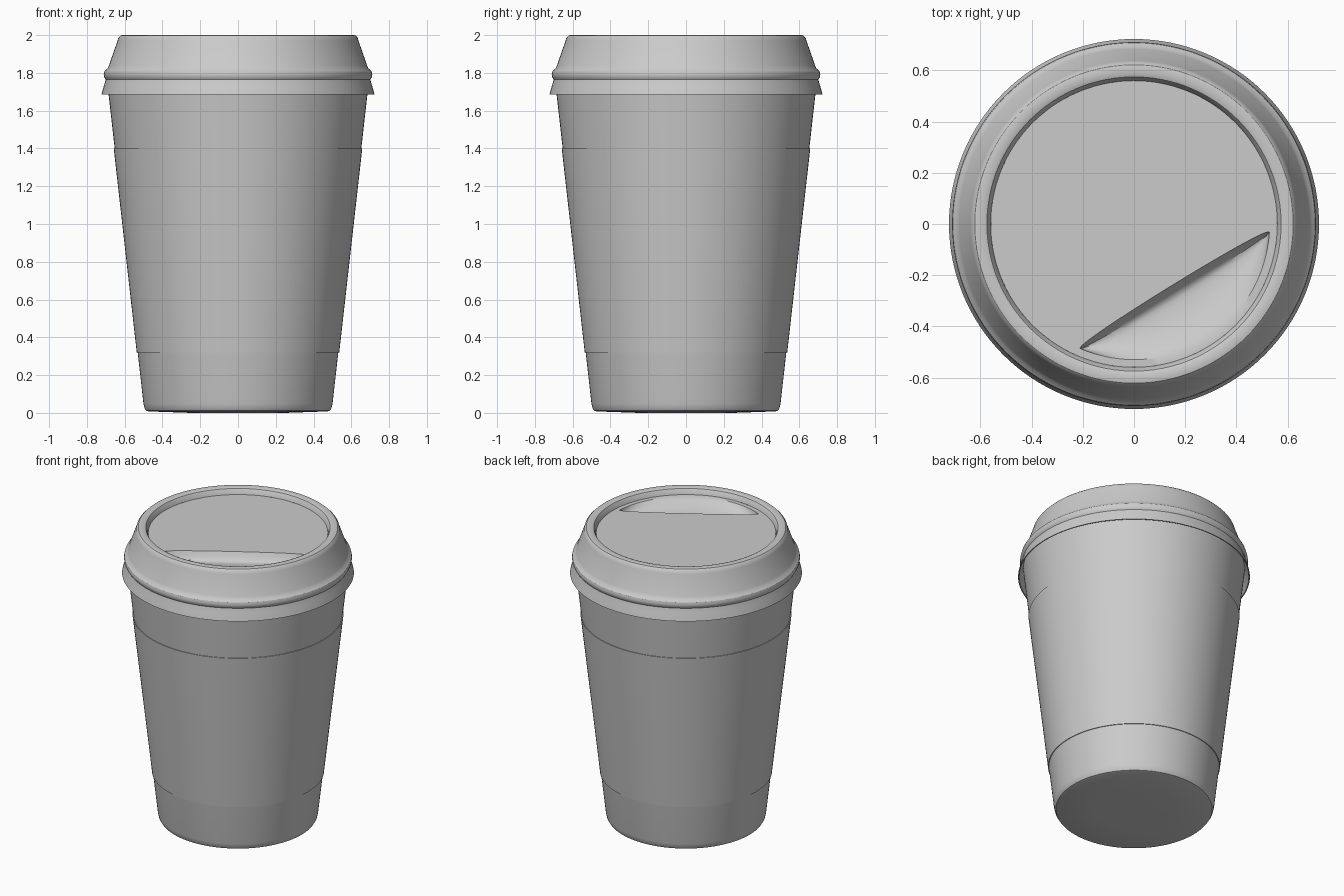
import bpy, bmesh, math
from mathutils import Vector

if "Cube" in bpy.data.objects:
    bpy.data.objects.remove(bpy.data.objects["Cube"])

SEG = 128


def finish(name, bm):
    bmesh.ops.remove_doubles(bm, verts=bm.verts, dist=1e-5)
    bmesh.ops.recalc_face_normals(bm, faces=bm.faces)
    me = bpy.data.meshes.new(name)
    bm.to_mesh(me)
    bm.free()
    ob = bpy.data.objects.new(name, me)
    bpy.context.collection.objects.link(ob)
    bpy.ops.object.select_all(action='DESELECT')
    ob.select_set(True)
    bpy.context.view_layer.objects.active = ob
    bpy.ops.object.shade_smooth_by_angle(angle=math.radians(32))
    return ob


def lathe(bm, profile, closed=False):
    pts = [bm.verts.new((r, 0, z)) for r, z in profile]
    pairs = list(zip(pts, pts[1:])) + ([(pts[-1], pts[0])] if closed else [])
    edges = [bm.edges.new(p) for p in pairs]
    bmesh.ops.spin(bm, geom=pts + edges, cent=(0, 0, 0), axis=(0, 0, 1),
                   angle=2 * math.pi, steps=SEG, use_merge=True)


def wall(z):
    # cup wall radius at height z
    return 0.495 + 0.1128 * z


# paper cup
bm = bmesh.new()
lathe(bm, [(0, 0), (0.25, 0), (0.475, 0.008), (0.487, 0.012), (0.495, 0.025),
           (wall(0.05), 0.05), (wall(0.9), 0.9), (wall(1.74), 1.74)])
finish("cup", bm)

# cardboard sleeve
bm = bmesh.new()
lathe(bm, [(wall(z) + o, z) for z, o in
           ((0.32, 0), (0.32, 0.005), (0.86, 0.005), (1.40, 0.005), (1.40, 0))])
finish("sleeve", bm)

# lid: flared skirt, snap bead, tapered collar and raised rim
FLOOR = 1.96
bm = bmesh.new()
lathe(bm, [(0.688, 1.75), (0.698, 1.735), (0.716, 1.685), (0.723, 1.685),
           (0.711, 1.73), (0.703, 1.755), (0.701, 1.765), (0.708, 1.776),
           (0.711, 1.792), (0.707, 1.808), (0.692, 1.822), (0.684, 1.838),
           (0.638, 1.97), (0.633, 1.987), (0.622, 1.998), (0.612, 2.0),
           (0.588, 2.0), (0.575, 1.995), (0.566, 1.98), (0.56, FLOOR)])

# lid floor with a sip hollow cut along a chord
R, DIST, N, ROWS, DEPTH = 0.53, 0.304, 40, 14, 0.055
n = Vector((0.524, -0.852, 0)).normalized()
u = Vector((-n.y, n.x, 0))
up = Vector((0, 0, FLOOR))
half = math.acos(DIST / R)


def arc(a, r=R):
    return n * (r * math.cos(a)) + u * (r * math.sin(a)) + up


grid = []
for i in range(N + 1):
    k = 2 * i / N - 1
    outer = arc(k * half)
    bow = 0.022 * (1 - k * k)
    inner = n * (DIST - bow) + u * (R * math.sin(half) * math.sin(k * math.pi / 2)) + up
    fade = max(0, 1 - k ** 4) ** 0.5
    row = []
    for j in range(ROWS + 1):
        t = (j / ROWS) ** 1.5
        # steep wall at the chord, gentle rise to the outer edge
        dip = math.sin(math.pi / 2 * t / 0.2) if t < 0.2 else math.cos(math.pi / 2 * (t - 0.2) / 0.8)
        p = inner.lerp(outer, t)
        p.z -= DEPTH * fade * dip
        row.append(bm.verts.new(p))
    grid.append(row)
for a, b in zip(grid, grid[1:]):
    for j in range(ROWS):
        bm.faces.new((a[j], a[j + 1], b[j + 1], b[j]))

# flat part of the floor
M = 88
rest = [half + (2 * math.pi - 2 * half) * i / M for i in range(1, M)]
rest_verts = [bm.verts.new(arc(a)) for a in rest]
bm.faces.new([row[0] for row in grid] + rest_verts)

# narrow ledge between floor and rim
angles = [(2 * i / N - 1) * half for i in range(N + 1)] + rest
inner_ring = [row[-1] for row in grid] + rest_verts
outer_ring = [bm.verts.new(arc(a, 0.56)) for a in angles]
for i in range(len(angles)):
    k = (i + 1) % len(angles)
    bm.faces.new((inner_ring[i], outer_ring[i], outer_ring[k], inner_ring[k]))
finish("lid", bm)
